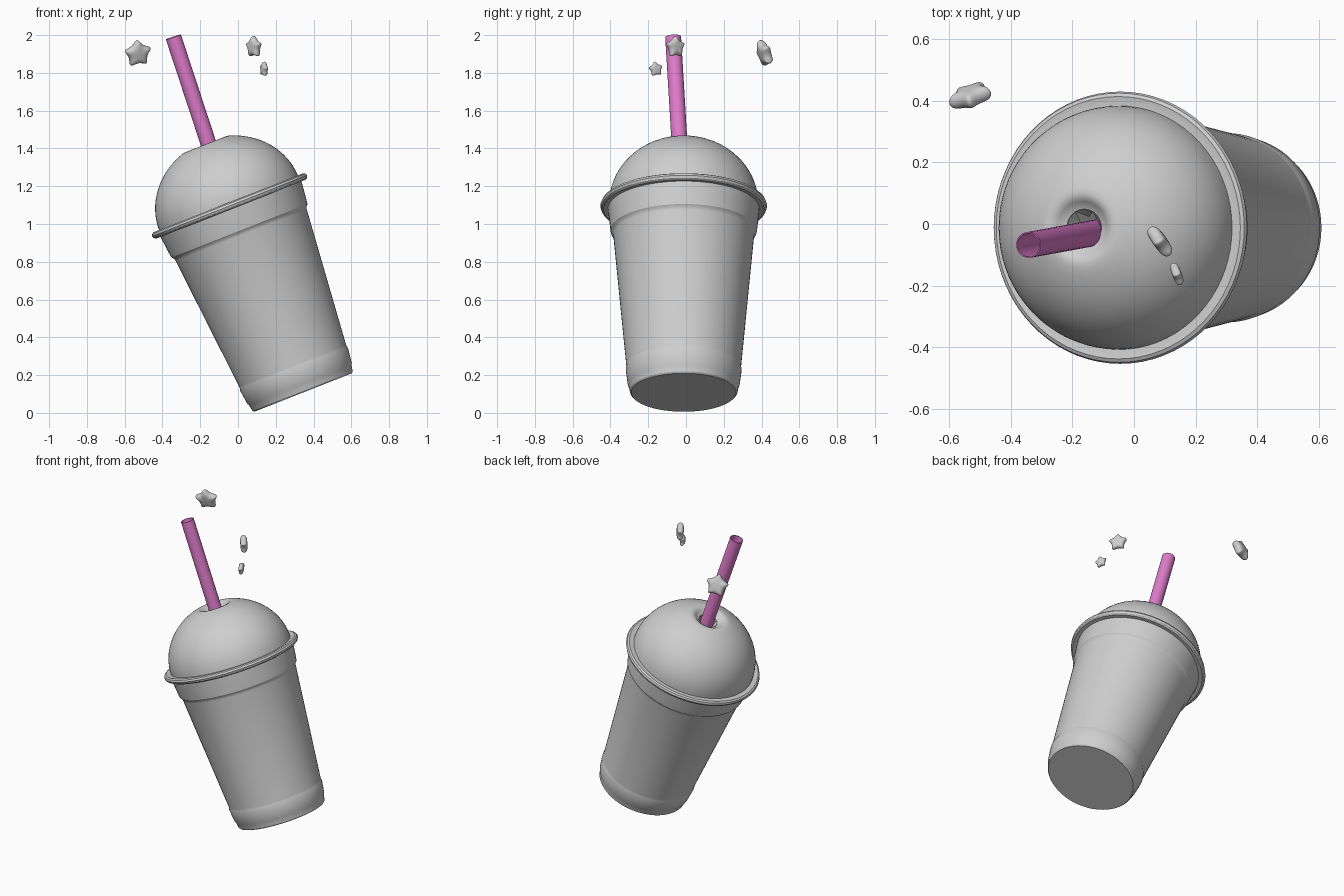
import bpy
import bmesh
from math import sin, cos, pi, tau, radians, sqrt
from mathutils import Matrix, Vector

cube = bpy.data.objects.get("Cube")
if cube:
    bpy.data.objects.remove(cube, do_unlink=True)


def material(name, rgb):
    m = bpy.data.materials.new(name)
    m.use_nodes = True
    color = (*rgb, 1)
    m.diffuse_color = color
    m.node_tree.nodes["Principled BSDF"].inputs["Base Color"].default_value = color
    return m


GREY = material("light grey", (0.62, 0.62, 0.62))
PINK = material("pink", (0.74, 0.2, 0.6))

# Everything on the cup shares its tilted axis
CUP = Matrix.Translation((0.345, -0.012, 0.108)) @ Matrix.Rotation(radians(-21.5), 4, 'Y')


def finish(name, bm, mat, matrix, angle=30):
    mesh = bpy.data.meshes.new(name)
    bm.to_mesh(mesh)
    bm.free()
    mesh.materials.append(mat)
    ob = bpy.data.objects.new(name, mesh)
    bpy.context.collection.objects.link(ob)
    ob.matrix_world = matrix
    bpy.ops.object.select_all(action='DESELECT')
    ob.select_set(True)
    bpy.context.view_layer.objects.active = ob
    bpy.ops.object.shade_smooth_by_angle(angle=radians(angle))
    return ob


def lathe(name, profile, mat, matrix, steps=72, cap_bottom=False):
    """Turn (radius, height) points around z, listed from bottom to top on the outside."""
    bm = bmesh.new()
    rings = [[bm.verts.new((r * cos(tau * i / steps), r * sin(tau * i / steps), h))
              for i in range(steps)] for r, h in profile]
    for low, high in zip(rings, rings[1:]):
        for i in range(steps):
            j = (i + 1) % steps
            bm.faces.new((low[i], low[j], high[j], high[i]))
    if cap_bottom:
        bm.faces.new(rings[0][::-1])
    return finish(name, bm, mat, matrix)


# Cup: base, foot band, tapered wall, collar
lathe("cup", [(0.278, 0), (0.285, 0.008), (0.291, 0.04), (0.297, 0.052),
              (0.307, 0.13), (0.304, 0.142), (0.304, 0.152),
              (0.373, 0.895), (0.376, 0.908), (0.387, 0.92),
              (0.390, 0.94), (0.402, 1.05)], GREY, CUP, cap_bottom=True)

# Rolled rim of the lid
lathe("lid_rim", [(0.398, 1.045), (0.425, 1.043), (0.436, 1.05), (0.441, 1.062),
                  (0.436, 1.074), (0.425, 1.080), (0.410, 1.077), (0.385, 1.077)],
      GREY, CUP)

# Domed lid with a dished straw hole
dome = []
for k in range(17):
    a = radians(70.5) * k / 16
    dome.append((0.395 * cos(a), 1.075 + 0.355 * sin(a)))
dome += [(0.115, 1.412), (0.100, 1.410), (0.086, 1.400), (0.074, 1.388), (0.060, 1.382)]
lathe("dome_lid", dome, GREY, CUP)

# Bent flaps around the straw hole
bm = bmesh.new()
for i in range(6):
    a, b = tau * i / 6, tau * (i + 1) / 6
    mid = (a + b) / 2
    outer = [bm.verts.new((0.060 * cos(t), 0.060 * sin(t), 1.382)) for t in (a, mid, b)]
    tip = bm.verts.new((0.035 * cos(mid), 0.035 * sin(mid), 1.335))
    bm.faces.new((outer[0], outer[1], tip))
    bm.faces.new((outer[1], outer[2], tip))
finish("hole_flaps", bm, GREY, CUP)

# Straw: open thin tube
top = Vector((-0.342, -0.068, 1.99))
axis = Vector((-0.181, -0.033, 0.55)).normalized()
length = 1.5
straw_matrix = Matrix.Translation(top - axis * length) @ axis.to_track_quat('Z', 'Y').to_matrix().to_4x4()
lathe("straw", [(0.038, 0), (0.042, 0), (0.042, length), (0.038, length), (0.038, 0)],
      PINK, straw_matrix, steps=32)


# Puffy floating stars
def star(name, center, normal, radius, roll):
    n = Vector(normal).normalized()
    right = Vector((0, 0, 1)).cross(n).normalized()
    up = n.cross(right)
    matrix = Matrix((right, up, n)).transposed().to_4x4()
    matrix = Matrix.Translation(center) @ matrix @ Matrix.Rotation(radians(roll), 4, 'Z')
    bm = bmesh.new()
    rings = []
    for scale, h in ((0.8, -0.32), (1.0, 0), (0.8, 0.32)):
        ring = []
        for i in range(10):
            a = pi / 2 + pi * i / 5
            r = radius * scale * (1.22 if i % 2 == 0 else 0.56)
            ring.append(bm.verts.new((r * cos(a), r * sin(a), h * radius)))
        rings.append(ring)
    for low, high in zip(rings, rings[1:]):
        for i in range(10):
            j = (i + 1) % 10
            bm.faces.new((low[i], low[j], high[j], high[i]))
    for ring, side in ((rings[0][::-1], -1), (rings[2], 1)):
        center_vert = bm.verts.new((0, 0, side * 0.36 * radius))
        for i in range(10):
            bm.faces.new((ring[i], ring[(i + 1) % 10], center_vert))
    ob = finish(name, bm, GREY, matrix, angle=180)
    ob.modifiers.new("Rounding", 'SUBSURF').levels = 2
    ob.modifiers["Rounding"].render_levels = 2


star("large_star", (-0.53, 0.415, 1.903), (0.3, -0.9, -0.3), 0.082, 8)
star("medium_star", (0.084, -0.056, 1.937), (0.81, 0.59, 0.05), 0.065, 0)
star("small_star", (0.138, -0.16, 1.82), (0.93, 0.36, 0), 0.044, 8)
